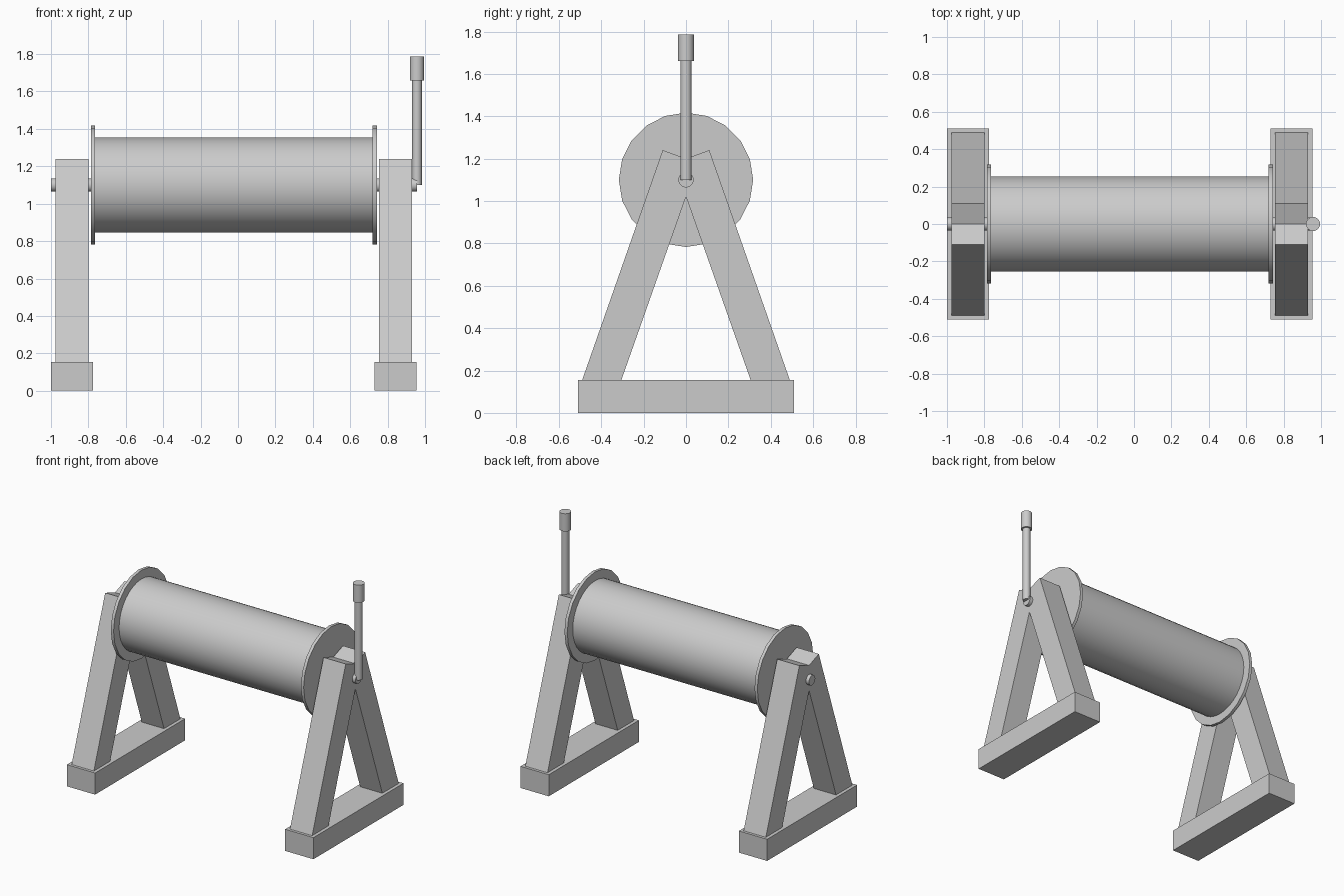
import bpy
import bmesh
from math import radians
from mathutils import Matrix

cube = bpy.data.objects.get("Cube")
if cube:
    bpy.data.objects.remove(cube, do_unlink=True)

# One plain grey material
grey = bpy.data.materials.new("plain grey")
grey.use_nodes = True
colour = (0.6, 0.6, 0.6, 1)
grey.diffuse_color = colour
grey.node_tree.nodes["Principled BSDF"].inputs["Base Color"].default_value = colour

AXLE_Z = 1.1


def finish(name, bm, smooth=False):
    bmesh.ops.recalc_face_normals(bm, faces=bm.faces)
    mesh = bpy.data.meshes.new(name)
    bm.to_mesh(mesh)
    bm.free()
    mesh.materials.append(grey)
    obj = bpy.data.objects.new(name, mesh)
    bpy.context.collection.objects.link(obj)
    if smooth:
        bpy.ops.object.select_all(action="DESELECT")
        obj.select_set(True)
        bpy.context.view_layer.objects.active = obj
        bpy.ops.object.shade_smooth_by_angle(angle=radians(30))
    return obj


def cylinder(name, radius, start, end, sides, axis="X", x=0):
    """Cylinder along the axle (X), or upright at the given x (Z)."""
    bm = bmesh.new()
    bmesh.ops.create_cone(bm, cap_ends=True, segments=sides,
                          radius1=radius, radius2=radius, depth=end - start)
    middle = (start + end) / 2
    if axis == "X":
        place = Matrix.Translation((middle, 0, AXLE_Z)) @ Matrix.Rotation(radians(90), 4, "Y")
    else:
        place = Matrix.Translation((x, 0, middle))
    bm.transform(place)
    return finish(name, bm, smooth=True)


def extrude_profile(name, points, x0, x1):
    """Extrude a (y, z) outline from x0 to x1."""
    bm = bmesh.new()
    face = bm.faces.new([bm.verts.new((x0, y, z)) for y, z in points])
    result = bmesh.ops.extrude_face_region(bm, geom=[face])
    moved = [v for v in result["geom"] if isinstance(v, bmesh.types.BMVert)]
    bmesh.ops.translate(bm, verts=moved, vec=(x1 - x0, 0, 0))
    return finish(name, bm)


# A-shaped supports on their foot beams
half_frame = [(0.11, 1.24), (0.49, 0.155), (0.305, 0.155)]
frame = ([(0, 1.2)] + half_frame + [(0, 1.02)]
         + [(-y, z) for y, z in reversed(half_frame)])
foot = [(-0.51, 0), (0.51, 0), (0.51, 0.155), (-0.51, 0.155)]
for side, x in (("right", -0.888), ("left", 0.843)):
    extrude_profile(side + "_support_legs", frame, x - 0.088, x + 0.088)
    extrude_profile(side + "_foot_beam", foot, x - 0.112, x + 0.112)

# Drum with end flanges on the axle
cylinder("drum", 0.254, -0.77, 0.725, 32)
cylinder("right_flange", 0.317, -0.787, -0.765, 20)
cylinder("left_flange", 0.317, 0.72, 0.742, 20)
cylinder("axle", 0.036, -1.0, 0.957, 20)

# Crank arm and grip
cylinder("crank_arm", 0.026, AXLE_Z, 1.665, 20, "Z", 0.957)
cylinder("crank_grip", 0.038, 1.66, 1.787, 20, "Z", 0.957)
